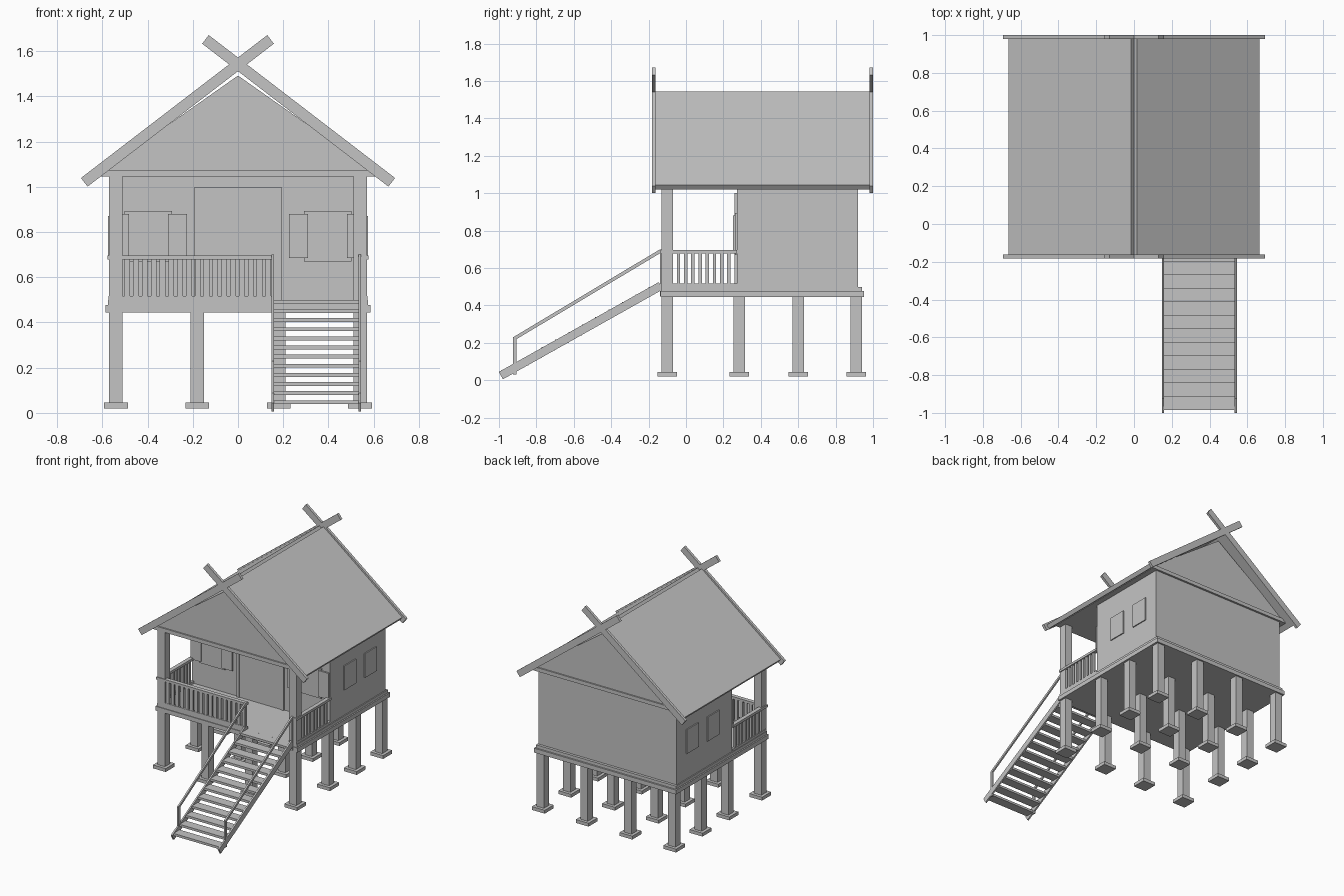
import bpy
import bmesh
import math
from mathutils import Matrix, Vector

cube = bpy.data.objects.get("Cube")
if cube:
    bpy.data.objects.remove(cube)

grey = bpy.data.materials.new("plain_grey")
grey.use_nodes = True
colour = (0.55, 0.55, 0.55, 1)
grey.diffuse_color = colour
grey.node_tree.nodes["Principled BSDF"].inputs["Base Color"].default_value = colour


def finish(name, bm):
    bmesh.ops.recalc_face_normals(bm, faces=bm.faces[:])
    mesh = bpy.data.meshes.new(name)
    bm.to_mesh(mesh)
    bm.free()
    mesh.materials.append(grey)
    obj = bpy.data.objects.new(name, mesh)
    bpy.context.collection.objects.link(obj)
    return obj


def boxes(name, spans):
    """One object from boxes given as (x range, y range, z range)."""
    bm = bmesh.new()
    for span in spans:
        size = [b - a for a, b in span]
        mid = [(a + b) / 2 for a, b in span]
        bmesh.ops.create_cube(bm, size=1, matrix=Matrix.Translation(mid) @ Matrix.Diagonal((*size, 1)))
    return finish(name, bm)


def around(c, w):
    return (c - w / 2, c + w / 2)


def prism(name, profile, axis, lo, hi):
    """Extrude a closed 2D profile along x (profile y,z) or y (profile x,z)."""
    bm = bmesh.new()
    if axis == "x":
        verts = [bm.verts.new((lo, a, z)) for a, z in profile]
        move = Vector((hi - lo, 0, 0))
    else:
        verts = [bm.verts.new((a, lo, z)) for a, z in profile]
        move = Vector((0, hi - lo, 0))
    face = bm.faces.new(verts)
    new = bmesh.ops.extrude_face_region(bm, geom=[face])["geom"]
    bmesh.ops.translate(bm, vec=move, verts=[v for v in new if isinstance(v, bmesh.types.BMVert)])
    return finish(name, bm)


def bar(start, end, width):
    """Rectangle profile around a centre line."""
    a, b = Vector(start), Vector(end)
    d = (b - a).normalized()
    n = Vector((-d.y, d.x)) * width / 2
    return [a - n, b - n, b + n, a + n]


# Stilts on square footings; the front corner posts run up to the roof
stilts, footings = [], []
for x in (-0.54, -0.18, 0.18, 0.54):
    for y in (-0.10, 0.285, 0.60, 0.91):
        top = 1.05 if y < 0 and abs(x) > 0.5 else 0.45
        stilts.append((around(x, 0.06), around(y, 0.06), (0.045, top)))
        footings.append((around(x, 0.105), around(y, 0.105), (0.02, 0.045)))
boxes("stilts", stilts)
boxes("footings", footings)

# Floor platform and house body
boxes("floor_platform", [((-0.585, 0.585), (-0.135, 0.952), (0.445, 0.477)),
                         ((-0.575, 0.575), (-0.13, 0.94), (0.477, 0.50))])
boxes("house_walls", [((-0.568, 0.568), (0.272, 0.92), (0.50, 1.05))])

# Door with a slim frame
boxes("door", [((-0.175, 0.175), (0.266, 0.275), (0.50, 0.99))])
boxes("door_frame", [(around(s * 0.183, 0.02), (0.26, 0.275), (0.50, 1.0)) for s in (-1, 1)]
      + [((-0.193, 0.193), (0.26, 0.275), (0.988, 1.0))])

# Front windows with open shutters, and plain side windows
for side, s in (("right", -1), ("left", 1)):
    boxes(side + "_front_window", [(around(s * 0.397, 0.208), (0.262, 0.275), (0.67, 0.893))])
    boxes(side + "_shutters", [(around(s * x, 0.085), (0.252, 0.264), (0.685, 0.88))
                               for x in (0.268, 0.525)])
    boxes(side + "_side_windows", [(around(s * 0.57, 0.012), around(y, 0.138), (0.69, 0.87))
                                   for y in (0.498, 0.74)])

# Porch railings
rail_x = 0.562
boxes("front_railing",
      [((-0.578, 0.16), (-0.135, -0.105), (0.678, 0.696)),
       ((-0.57, 0.16), (-0.13, -0.11), (0.50, 0.518))]
      + [(around(-0.49 + i * 0.039, 0.025), around(-0.12, 0.015), (0.51, 0.685)) for i in range(17)])
for side, s in (("right", -1), ("left", 1)):
    boxes(side + "_railing",
          [(around(s * rail_x, 0.03), (-0.135, 0.272), (0.678, 0.696)),
           (around(s * rail_x, 0.02), (-0.13, 0.272), (0.50, 0.518))]
          + [(around(s * rail_x, 0.015), around(-0.04 + i * 0.0385, 0.018), (0.51, 0.685))
             for i in range(8)])

# Stairs: stringers, treads and sloping handrails
slope = 0.565
for side, x in (("right", 0.154), ("left", 0.539)):
    prism(side + "_stringer", bar((-0.99, 0.025), (-0.135, 0.505), 0.045), "x", x - 0.006, x + 0.006)
    prism(side + "_handrail", bar((-0.92, 0.222), (-0.135, 0.692), 0.018), "x", x - 0.006, x + 0.006)
    boxes(side + "_handrail_posts", [(around(x, 0.012), around(-0.915, 0.02), (0.03, 0.228)),
                                     (around(x, 0.012), around(-0.132, 0.014), (0.45, 0.70))])
boxes("stair_treads", [((0.158, 0.536), around(-0.95 + i * 0.0715, 0.0715),
                        around(0.047 + i * 0.0715 * slope, 0.017)) for i in range(12)])

# Ceiling and gable
boxes("ceiling_slab", [((-0.61, 0.61), (-0.135, 0.935), (1.045, 1.073))])
prism("gable", [(-0.595, 1.073), (0.595, 1.073), (0, 1.492)], "y", -0.125, 0.925)

# Roof panels meeting in a notch at the ridge, and crossed barge boards
angle = math.atan2(0.5, 0.65)
drop = Vector((math.sin(angle), math.cos(angle))) * 0.031
ridge, eave = Vector((0.016, 1.545)), Vector((0.665, 1.045))
for side, s in (("right", -1), ("left", 1)):
    panel = [ridge, eave, eave - drop, ridge - drop]
    prism(side + "_roof_panel", [(s * x, z) for x, z in panel], "y", -0.167, 0.985)
    board = [(s * x, z) for x, z in bar((0.68, 1.02), (-0.144, 1.652), 0.048)]
    prism(side + "_front_barge_board", board, "y", -0.182, -0.162)
    prism(side + "_back_barge_board", board, "y", 0.98, 1.0)
